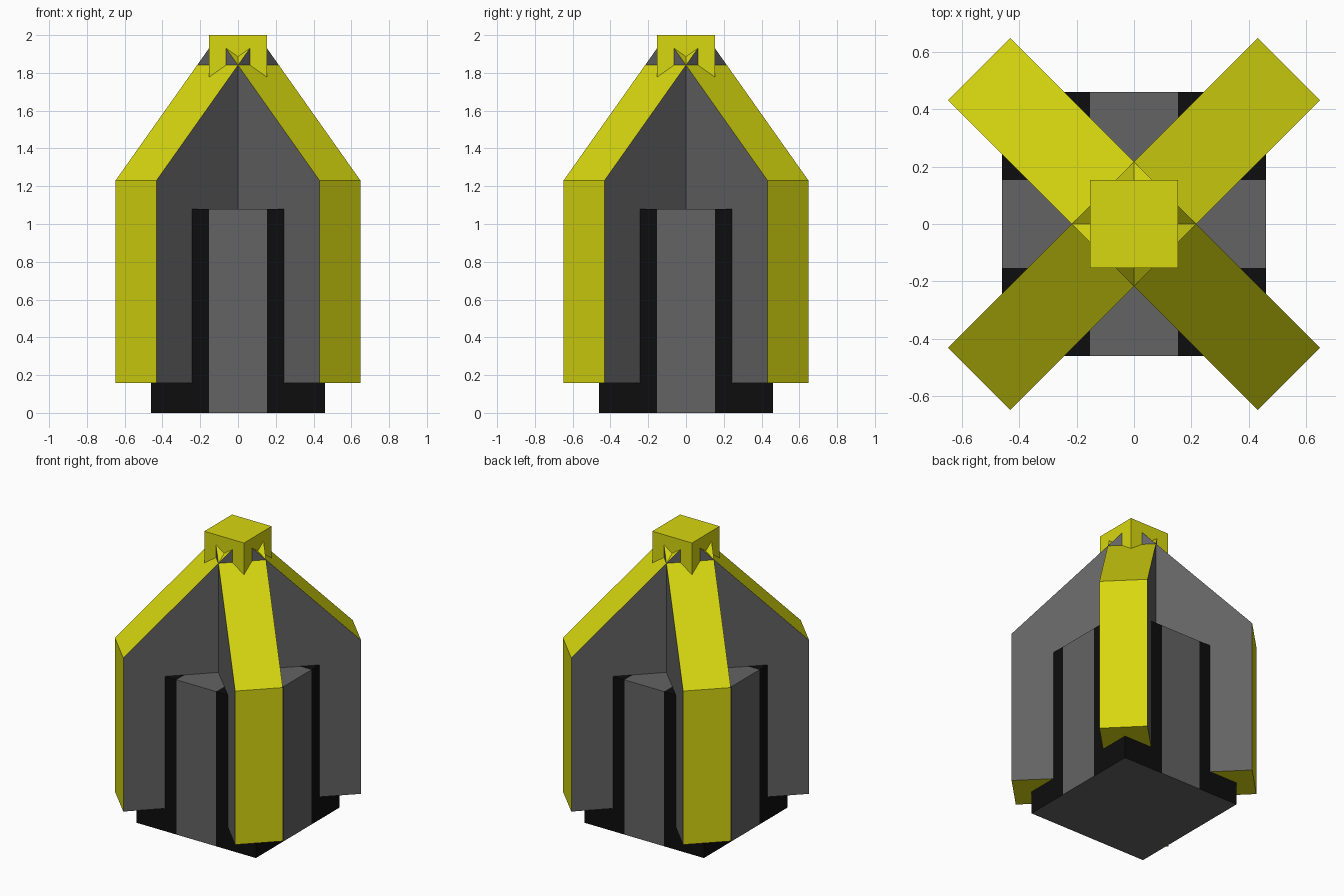
import bpy, bmesh, math
from mathutils import Vector

if "Cube" in bpy.data.objects:
    bpy.data.objects.remove(bpy.data.objects["Cube"])


def material(name, rgb):
    m = bpy.data.materials.new(name)
    m.diffuse_color = (*rgb, 1)
    m.use_nodes = True
    m.node_tree.nodes["Principled BSDF"].inputs["Base Color"].default_value = m.diffuse_color
    return m


YELLOW = material("yellow", (0.68, 0.68, 0.005))
GREY = material("grey", (0.125, 0.125, 0.125))
BLACK = material("black", (0.004, 0.004, 0.004))


def make_object(name, bm, mats):
    bmesh.ops.recalc_face_normals(bm, faces=bm.faces)
    me = bpy.data.meshes.new(name)
    bm.to_mesh(me)
    bm.free()
    for m in mats:
        me.materials.append(m)
    ob = bpy.data.objects.new(name, me)
    bpy.context.collection.objects.link(ob)
    return ob


def box(size, centre):
    bm = bmesh.new()
    bmesh.ops.create_cube(bm, size=1)
    bmesh.ops.scale(bm, vec=size, verts=bm.verts)
    bmesh.ops.translate(bm, vec=centre, verts=bm.verts)
    return bm


HALF = 0.153   # half thickness of fins, stripes and cap

# Core block: black corners, grey centre stripe on each side and top, grey underside
bm = box((0.92, 0.92, 1.08), (0, 0, 0.54))
for axis in (Vector((1, 0, 0)), Vector((0, 1, 0))):
    for s in (-HALF, HALF):
        bmesh.ops.bisect_plane(bm, geom=bm.verts[:] + bm.edges[:] + bm.faces[:],
                               plane_co=axis * s, plane_no=axis)
for f in bm.faces:
    c = f.calc_center_median()
    stripe = min(abs(c.x), abs(c.y)) < HALF
    f.material_index = 1 if stripe or c.z < 0.01 else 0
make_object("core_block", bm, [BLACK, GREY])

# Two crossed diagonal fins: house-shaped profile, grey sides and yellow rim
PROFILE = [(-0.764, 0.158), (0.764, 0.158), (0.764, 1.23), (0, 1.994), (-0.764, 1.23)]
for name, angle in (("fin_a", 45), ("fin_b", -45)):
    bm = bmesh.new()
    face = bm.faces.new([bm.verts.new((x, -HALF, z)) for x, z in PROFILE])
    ext = bmesh.ops.extrude_face_region(bm, geom=[face], use_keep_orig=True)
    moved = [v for v in ext["geom"] if isinstance(v, bmesh.types.BMVert)]
    bmesh.ops.translate(bm, vec=(0, 2 * HALF, 0), verts=moved)
    bm.normal_update()
    for f in bm.faces:
        f.material_index = 1 if abs(f.normal.y) > 0.9 else 0
    fin = make_object(name, bm, [YELLOW, GREY])
    fin.rotation_euler.z = math.radians(angle)

# Cap block over the peak
make_object("top_cap", box((2 * HALF, 2 * HALF, 2 * HALF), (0, 0, 2 - HALF)), [YELLOW])
